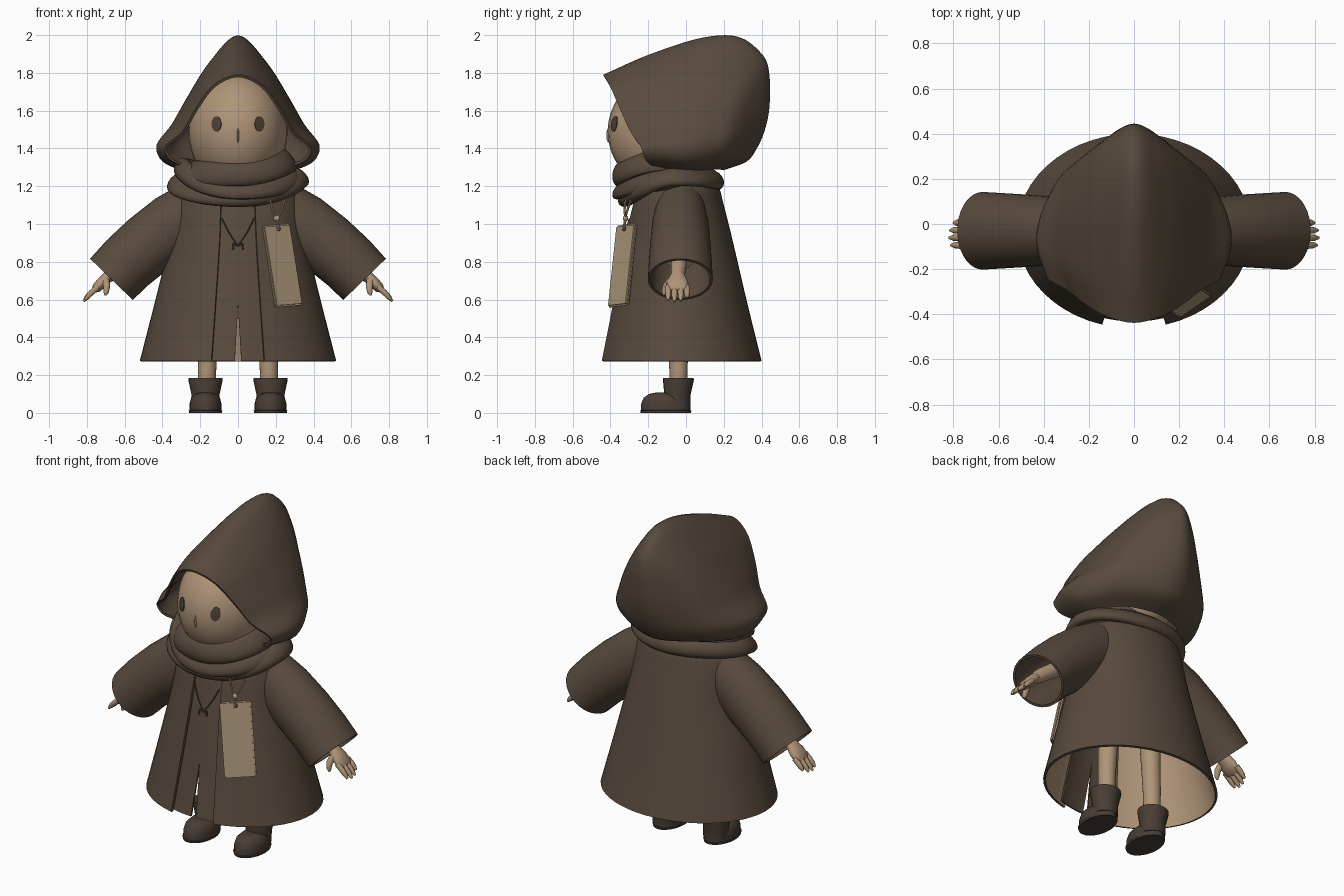
import bpy, bmesh, math
from mathutils import Vector, Matrix

cube = bpy.data.objects.get("Cube")
if cube:
    bpy.data.objects.remove(cube)


def material(name, rgb):
    m = bpy.data.materials.new(name)
    m.use_nodes = True
    m.diffuse_color = (*rgb, 1)
    m.node_tree.nodes["Principled BSDF"].inputs["Base Color"].default_value = (*rgb, 1)
    return m


CLOAK = material("cloak brown", (.098, .069, .047))
SKIN = material("skin tan", (.43, .296, .188))
BOOT = material("boot brown", (.066, .047, .035))
EYE = material("eye brown", (.08, .053, .034))
TAG = material("tag wood", (.41, .3, .19))
parts = []


def spline(p, n, closed=False):
    """Smooth curve passing through every point."""
    p = [Vector(q) for q in p]
    q = [2 * p[0] - p[1]] + p + [2 * p[-1] - p[-2]]
    out = []
    for a, b, c, d in zip(q, q[1:], q[2:], q[3:]):
        for k in range(n):
            t = k / n
            out.append(b + (c - a) * t / 2 + (a * 2 - b * 5 + c * 4 - d) * t * t / 2
                       + (b * 3 - a - c * 3 + d) * t ** 3 / 2)
    return out + [p[-1]]


def finish(bm, name, mats, mirror=False, thick=0):
    me = bpy.data.meshes.new(name)
    bm.to_mesh(me)
    bm.free()
    ob = bpy.data.objects.new(name, me)
    bpy.context.collection.objects.link(ob)
    for m in mats:
        me.materials.append(m)
    if thick:
        s = ob.modifiers.new("thickness", 'SOLIDIFY')
        s.thickness, s.offset = thick, -1
        s.material_offset = len(mats) - 1
    if mirror:
        ob.modifiers.new("mirror", 'MIRROR').use_mirror_merge = False
    parts.append(ob)


def skin(rows, name, mats, cu=False, cv=False, caps=False, inside=None, **kw):
    """Quads between successive rows of points, facing outward."""
    bm = bmesh.new()
    g = [[bm.verts.new(p) for p in r] for r in rows]
    nv, nu = len(g), len(g[0])
    for i in range(nv if cv else nv - 1):
        for j in range(nu if cu else nu - 1):
            a, b = g[i], g[(i + 1) % nv]
            k = (j + 1) % nu
            bm.faces.new((a[j], a[k], b[k], b[j]))
    if caps:
        bm.faces.new(g[0][::-1])
        bm.faces.new(g[-1])
    bmesh.ops.remove_doubles(bm, verts=bm.verts, dist=.0005)
    mid = Vector(inside) if inside else sum((v.co for v in bm.verts), Vector()) / len(bm.verts)
    bm.normal_update()
    if sum((f.calc_center_median() - mid).dot(f.normal) * f.calc_area() for f in bm.faces) < 0:
        bmesh.ops.reverse_faces(bm, faces=bm.faces)
    finish(bm, name, mats, **kw)


def tube(name, pts, radii, mats, axis=None, seg=24, **kw):
    """Round tube; each radius is one number or (depth, width)."""
    rows = []
    for i, p in enumerate(pts):
        a = Vector(pts[max(i - 1, 0)])
        b = Vector(pts[min(i + 1, len(pts) - 1)])
        t = (Vector(axis) if axis else b - a).normalized()
        side = (Vector((0, 1, 0)) - t * t.y).normalized()
        up = side.cross(t)
        r = radii[i] if isinstance(radii[i], tuple) else (radii[i],) * 2
        rows.append([Vector(p) + side * r[0] * math.cos(k * math.tau / seg)
                     + up * r[1] * math.sin(k * math.tau / seg) for k in range(seg)])
    skin(rows, name, mats, cu=True, **kw)


def ball(name, centre, radii, mats):
    bm = bmesh.new()
    bmesh.ops.create_uvsphere(bm, u_segments=32, v_segments=20, radius=1)
    bmesh.ops.transform(bm, matrix=Matrix.LocRotScale(Vector(centre), None, Vector(radii)), verts=bm.verts)
    finish(bm, name, mats)


# Hood: arches from the face rim to the back ridge, listed from crown to neck
arches = [
    [(0, -.438, 1.79), (.13, -.405, 1.735), (.225, -.35, 1.61), (.295, -.295, 1.49),
     (.385, -.24, 1.41), (.36, -.215, 1.34), (.28, -.17, 1.3)],
    [(0, -.2, 1.895), (.16, -.22, 1.78), (.265, -.2, 1.63), (.34, -.165, 1.51),
     (.425, -.12, 1.42), (.4, -.1, 1.34), (.3, -.08, 1.285)],
    [(0, .08, 1.985), (.16, .03, 1.84), (.275, 0, 1.66), (.35, 0, 1.53),
     (.425, -.01, 1.42), (.395, 0, 1.33), (.29, 0, 1.28)],
    [(0, .28, 1.99), (.13, .23, 1.87), (.25, .18, 1.68), (.325, .15, 1.53),
     (.38, .12, 1.42), (.345, .11, 1.335), (.25, .08, 1.285)],
    [(0, .41, 1.89), (.1, .375, 1.81), (.19, .32, 1.67), (.25, .28, 1.53),
     (.28, .25, 1.42), (.25, .215, 1.34), (.17, .15, 1.29)],
    [(0, .44, 1.8), (0, .445, 1.73), (0, .44, 1.6), (0, .415, 1.49), (0, .375, 1.4), (0, .32, 1.33), (0, .2, 1.285)],
]
arches = [[(-x, y, z) for x, y, z in a[:0:-1]] + a for a in arches]
arches.append(arches[-2][::-1])
N = 5
rows = [spline(a, N) for a in arches]
skin([spline(c, N)[:-N] for c in zip(*rows)], "hood", [CLOAK], thick=.014)

# Head, nose and eyes
HC, HR = Vector((0, -.1, 1.49)), Vector((.262, .315, .315))
ball("head", HC, HR, [SKIN])
ball("nose", (0, -.408, 1.47), (.006, .014, .04), [SKIN])


def on_face(x, z, lift):
    dx, dz = (x - HC.x) / HR.x, (z - HC.z) / HR.z
    return Vector((x, HC.y - HR.y * math.sqrt(1 - dx * dx - dz * dz) - lift, z))


rows = [[on_face(.115 + .025 * r * math.cos(k * math.tau / 20), 1.53 + .041 * r * math.sin(k * math.tau / 20), .004)
         for k in range(20)] for r in (.02, .5, 1)]
skin(rows, "eyes", [EYE], cu=True, inside=HC, mirror=True, thick=.006)


# Scarf: flattened loops that sag at the front and lie over one another
def loop(name, rx, ry, cy, z0, sag, tilt, h, w):
    rows = []
    for i in range(56):
        a = i * math.tau / 56
        c, s = math.cos(a), math.sin(a)
        drop = sag * max(0, -s) ** 1.5
        mid = Vector((rx * c, cy + ry * s, z0 - drop + tilt * c + .006 * math.sin(a * 3 + tilt * 60)))
        lean = .35 + .25 * math.sin(2 * a + tilt * 60)
        row = []
        for k in range(16):
            b = k * math.tau / 16
            v = h * math.sin(b)
            u = w * math.cos(b) - lean * v
            row.append(mid + Vector((c * u, s * u, v)))
        rows.append(row)
    skin(rows, name, [CLOAK], cu=True, cv=True)


loop("scarf_upper", .25, .22, -.125, 1.31, .045, .03, .068, .045)
loop("scarf_middle", .295, .23, -.105, 1.265, .08, -.025, .055, .045)
loop("scarf_lower", .325, .235, -.08, 1.235, .1, .01, .05, .045)

# Coat body: height, half width, front, back
profile = [(.275, .52, -.462, .40), (.6, .437, -.395, .32), (.9, .365, -.335, .25),
           (1.1, .335, -.29, .2), (1.2, .3, -.25, .17), (1.27, .18, -.2, .1)]


def cloth(name, span, mats, scale=1, n=48, **kw):
    """Wrapped panel; span(z) gives its start and end angle from the front."""
    rows = []
    for z, w, f, b in profile:
        a0, a1 = span(z)
        mid, half = (f + b) / 2, (b - f) / 2
        row = []
        for k in range(n + 1):
            a = a0 + (a1 - a0) * k / n
            row.append((w * scale * math.sin(a), mid - half * scale * math.cos(a), z))
        rows.append(row)
    cols = [spline(c, 4) for c in zip(*rows)]
    skin(cols, name, mats, inside=(0, 0, .7), **kw)


cloth("coat", lambda z: (.275, math.tau - .275), [CLOAK, SKIN], thick=.014)
cloth("inner_robe_panels", lambda z: (max(0, .11 * (.6 - z)), .42), [CLOAK], scale=.93, n=8, mirror=True, thick=.01)

# Sleeves, arms and hands
tube("sleeves", [(.21, -.03, 1.08), (.34, -.03, .995), (.47, -.03, .895), (.585, -.03, .795), (.67, -.03, .707)],
     [(.13, .16), (.15, .17), (.16, .168), (.167, .162), (.172, .157)], [CLOAK],
     seg=36, mirror=True, thick=.014)
tube("arms", [(.4, -.03, .93), (.64, -.04, .76), (.69, -.045, .72)], [.05, .04, .034], [SKIN], mirror=True)
tube("palms", [(.66, -.045, .745), (.69, -.045, .72), (.72, -.045, .69), (.75, -.045, .66), (.765, -.045, .645)],
     [.03, (.042, .03), (.057, .03), (.057, .026), (.045, .012)], [SKIN], mirror=True, caps=True)
for i, name in enumerate(["index", "middle", "ring", "little"]):
    s = (.9, 1, .95, .75)[i]
    base = Vector((.74, -.094 + .033 * i, .668))
    pts = [base + Vector(d) * s for d in [(0, 0, 0), (.035, 0, -.03), (.06, 0, -.056), (.078, 0, -.078)]]
    tube(name + "_fingers", pts, [.016, .016, .014, .006], [SKIN], seg=10, mirror=True, caps=True)
tube("thumbs", [(.7, -.08, .7), (.695, -.105, .67), (.698, -.115, .64), (.703, -.117, .622)],
     [.02, .019, .015, .006], [SKIN], seg=10, mirror=True, caps=True)

# Legs and boots
tube("legs", [(.165, -.04, .1), (.163, -.04, .3), (.15, -.04, .6), (.14, -.04, 1)],
     [.046, .05, .058, .07], [SKIN], mirror=True, caps=True)
tube("boot_shafts", [(.172, -.045, .03), (.172, -.045, .1), (.172, -.04, .175), (.172, -.04, .186), (.172, -.04, .17)],
     [(.07, .072), (.07, .075), (.082, .091), (.08, .09), (.05, .05)], [BOOT], axis=(0, 0, 1), mirror=True, caps=True)
tube("boot_feet", [(.172, -.107, z) for z in (0, .012, .014, .05, .08, .1, .108)],
     [(.133, .086), (.136, .089), (.131, .084), (.13, .084), (.117, .076), (.09, .055), (.05, .028)],
     [BOOT], axis=(0, 0, 1), mirror=True, caps=True)

# Hanging wooden tag
bm = bmesh.new()
bmesh.ops.create_cube(bm, size=1)
bmesh.ops.scale(bm, vec=(.178, .024, .44), verts=bm.verts)
bmesh.ops.bevel(bm, geom=bm.edges[:], offset=.008, segments=2, affect='EDGES')
turn = (Matrix.Rotation(math.radians(34), 4, 'Z') @ Matrix.Rotation(math.radians(-10), 4, 'X')
        @ Matrix.Rotation(math.radians(-4), 4, 'Y'))
bmesh.ops.transform(bm, matrix=Matrix.Translation((.234, -.335, .78)) @ turn, verts=bm.verts)
finish(bm, "tag", [TAG])


# Cords
def cord(name, pts, r, mat):
    cu = bpy.data.curves.new(name, 'CURVE')
    cu.dimensions = '3D'
    cu.bevel_depth, cu.bevel_resolution = r, 2
    pts = spline(pts, 4)
    sp = cu.splines.new('POLY')
    sp.points.add(len(pts) - 1)
    for q, p in zip(sp.points, pts):
        q.co = (*p, 1)
    cu.materials.append(mat)
    ob = bpy.data.objects.new(name, cu)
    bpy.context.collection.objects.link(ob)
    parts.append(ob)


cord("tag_cord_left", [(.25, -.29, 1.13), (.225, -.315, 1.06), (.205, -.32, 1.03)], .006, TAG)
cord("tag_cord_right", [(.17, -.32, 1.13), (.185, -.325, 1.07), (.205, -.32, 1.03)], .006, TAG)
cord("tag_cord_end", [(.205, -.32, 1.03), (.21, -.325, 1.0), (.215, -.332, .965)], .007, TAG)
ball("tag_knot", (.205, -.32, 1.03), (.017, .014, .017), [TAG])
ball("tag_hole", (.215, -.327, .975), (.01, .01, .012), [EYE])
for s, side in ((1, "left"), (-1, "right")):
    cord("collar_string_" + side, [(s * .085, -.3, 1.03), (s * .045, -.322, .95), (0, -.335, .885)], .003, CLOAK)
    cord("string_tail_" + side, [(0, -.335, .885), (s * .022, -.34, .895), (s * .026, -.34, .865)], .005, CLOAK)

# Apply modifiers and smooth the surfaces
for o in bpy.context.selected_objects:
    o.select_set(False)
for o in parts:
    o.select_set(True)
bpy.context.view_layer.objects.active = parts[0]
bpy.ops.object.convert(target='MESH')
bpy.ops.object.shade_smooth_by_angle(angle=math.radians(40))
